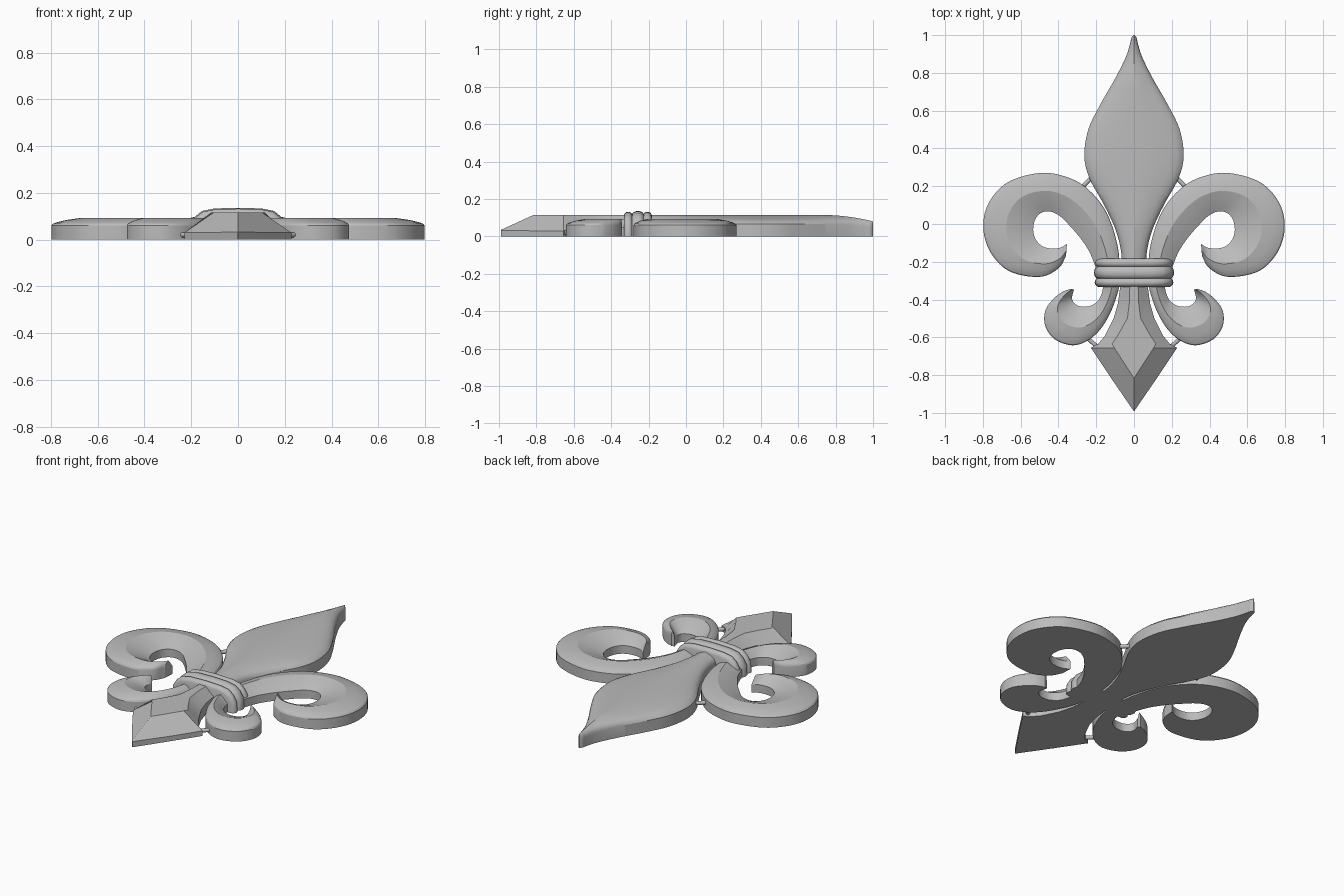
import bpy
import bmesh
from math import radians
from mathutils import Vector

cube = bpy.data.objects.get("Cube")
if cube:
    bpy.data.objects.remove(cube, do_unlink=True)

grey = bpy.data.materials.new("plain_grey")
grey.use_nodes = True
grey.diffuse_color = (0.5, 0.5, 0.5, 1)
grey.node_tree.nodes["Principled BSDF"].inputs["Base Color"].default_value = (0.5, 0.5, 0.5, 1)


def finish(name, bm, angle=22):
    """Turn a bmesh into a shaded object."""
    bmesh.ops.remove_doubles(bm, verts=bm.verts, dist=0.0003)
    bmesh.ops.recalc_face_normals(bm, faces=bm.faces)
    mesh = bpy.data.meshes.new(name)
    bm.to_mesh(mesh)
    bm.free()
    mesh.materials.append(grey)
    obj = bpy.data.objects.new(name, mesh)
    bpy.context.collection.objects.link(obj)
    bpy.ops.object.select_all(action='DESELECT')
    obj.select_set(True)
    bpy.context.view_layer.objects.active = obj
    bpy.ops.object.shade_smooth_by_angle(angle=radians(angle))
    return obj


def loft(name, rings, angle=22):
    """Skin a row of closed cross-sections and cap both ends."""
    bm = bmesh.new()
    rows = [[bm.verts.new(p) for p in ring] for ring in rings]
    for a, b in zip(rows, rows[1:]):
        for i in range(len(a)):
            j = (i + 1) % len(a)
            bm.faces.new((a[i], a[j], b[j], b[i]))
    bm.faces.new(rows[0])
    bm.faces.new(rows[-1])
    return finish(name, bm, angle)


def smooth_path(points, steps=7):
    """Catmull-Rom curve through the control points."""
    pts = [Vector(p) for p in points]
    pts = [2 * pts[0] - pts[1]] + pts + [2 * pts[-1] - pts[-2]]
    out = []
    for a, b, c, d in zip(pts, pts[1:], pts[2:], pts[3:]):
        for k in range(steps):
            t = k / steps
            out.append(b + (c - a) * t / 2 + (2 * a - 5 * b + 4 * c - d) * t * t / 2
                       + (3 * b - a - 3 * c + d) * t ** 3 / 2)
    return out + [pts[-2]]


def ribbon(name, outer, inner, profile, side=1, height=lambda p: 1):
    """Flat-bottomed moulding between two edge curves."""
    rings = []
    for a, b in zip(smooth_path(outer), smooth_path(inner)):
        ring = [(a.x * side, a.y, 0)]
        for t, z in profile:
            p = a.lerp(b, t)
            ring.append((p.x * side, p.y, z * height(p)))
        ring.append((b.x * side, b.y, 0))
        rings.append(ring)
    return loft(name, rings)


def rod(name, a, b, radius=0.011):
    a, b = Vector(a), Vector(b)
    bm = bmesh.new()
    bmesh.ops.create_cone(bm, cap_ends=True, segments=12, radius1=radius,
                          radius2=radius, depth=(b - a).length)
    turn = (b - a).to_track_quat('Z', 'Y').to_matrix()
    bmesh.ops.rotate(bm, matrix=turn, verts=bm.verts)
    bmesh.ops.translate(bm, vec=(a + b) / 2, verts=bm.verts)
    return finish(name, bm, 40)


# Central petal: half width at each station, ridged along the middle
petal = [(0.065, -0.27), (0.068, -0.15), (0.098, -0.03), (0.158, 0.1),
         (0.235, 0.24), (0.263, 0.36), (0.242, 0.5), (0.18, 0.63),
         (0.1, 0.77), (0.045, 0.88), (0.022, 0.95), (0.014, 0.985), (0.003, 1)]
half_dome = [(0, 0.066), (0.025, 0.078), (0.07, 0.088), (0.15, 0.097),
             (0.3, 0.107), (0.5, 0.115)]
dome = half_dome + [(1 - t, z) for t, z in half_dome[-2::-1]]
ribbon("centre_petal", [(-x, y) for x, y in petal], petal, dome,
       height=lambda p: 1 - 0.3 * max(0, (p.y - 0.72) / 0.28) ** 2)

# Scrolls: outer and inner edges, from the band to the curled tip
upper_outer = [(0.07, -0.27), (0.09, -0.1), (0.15, 0.07), (0.25, 0.19),
               (0.36, 0.25), (0.5, 0.27), (0.67, 0.22), (0.77, 0.11),
               (0.798, -0.02), (0.76, -0.15), (0.66, -0.25), (0.5, -0.28),
               (0.4, -0.235), (0.36, -0.17)]
upper_inner = [(0.19, -0.27), (0.23, -0.16), (0.28, -0.08), (0.34, -0.01),
               (0.39, 0.04), (0.44, 0.065), (0.49, 0.06), (0.525, 0.02),
               (0.533, -0.04), (0.515, -0.09), (0.48, -0.12), (0.435, -0.13),
               (0.39, -0.125), (0.355, -0.106)]
lower_outer = [(0.07, -0.27), (0.085, -0.36), (0.125, -0.47), (0.18, -0.56),
               (0.25, -0.62), (0.33, -0.642), (0.42, -0.61), (0.47, -0.54),
               (0.47, -0.46), (0.43, -0.4), (0.38, -0.36), (0.335, -0.343)]
lower_inner = [(0.17, -0.27), (0.165, -0.34), (0.18, -0.39), (0.2, -0.415),
               (0.23, -0.433), (0.26, -0.438), (0.29, -0.435), (0.315, -0.42),
               (0.325, -0.405), (0.328, -0.39), (0.324, -0.37), (0.318, -0.348)]
moulding = [(0, 0.06), (0.03, 0.068), (0.1, 0.075), (0.25, 0.084),
            (0.46, 0.092), (0.65, 0.079), (0.85, 0.062), (1, 0.048)]

for label, side in (("left", 1), ("right", -1)):
    ribbon(label + "_upper_scroll", upper_outer, upper_inner, moulding, side)
    ribbon(label + "_lower_scroll", lower_outer, lower_inner, moulding, side)
    # Thin tie rods between neighbouring parts
    rod(label + "_upper_tie", (side * 0.22, 0.25, 0.035), (side * 0.3, 0.17, 0.035))
    rod(label + "_lower_tie", (side * 0.185, -0.66, 0.02), (side * 0.26, -0.59, 0.02))

# Faceted tail: y, half width, wall height, half width of flat top, top height
tail = [(-0.99, 0.002, 0.033, 0.001, 0.035), (-0.815, 0.122, 0.03, 0.001, 0.115),
        (-0.656, 0.228, 0.03, 0.104, 0.115), (-0.635, 0.19, 0.036, 0.116, 0.115),
        (-0.59, 0.153, 0.045, 0.086, 0.115), (-0.5, 0.108, 0.06, 0.035, 0.115),
        (-0.42, 0.085, 0.065, 0.025, 0.115), (-0.27, 0.065, 0.07, 0.02, 0.115)]
loft("faceted_tail", [[(-w, y, 0), (-w, y, e), (-f, y, z), (f, y, z), (w, y, e), (w, y, 0)]
                      for y, w, e, f, z in tail], 12)

# Band: three rounded strands bent over the stems
arch = [(0.212, 0), (0.208, 0.06), (0.185, 0.097), (0.155, 0.122), (0.1, 0.133), (0, 0.136)]
arch = [(-x, z) for x, z in arch] + arch[-2::-1]
strands = (("front", -0.309, 0.024, 0.004), ("middle", -0.257, 0.034, 0),
           ("back", -0.206, 0.024, 0.004))
for label, y, half, drop in strands:
    rings = []
    for k in range(-6, 7):
        u = k / 6 * 0.98
        inset = drop + 0.024 * (1 - (1 - u * u) ** 0.5)
        rings.append([(x * (1 - inset / 0.212), y + u * half, max(0, z * (1 - inset / 0.136)))
                      for x, z in arch])
    loft(label + "_band_strand", rings, 35)
